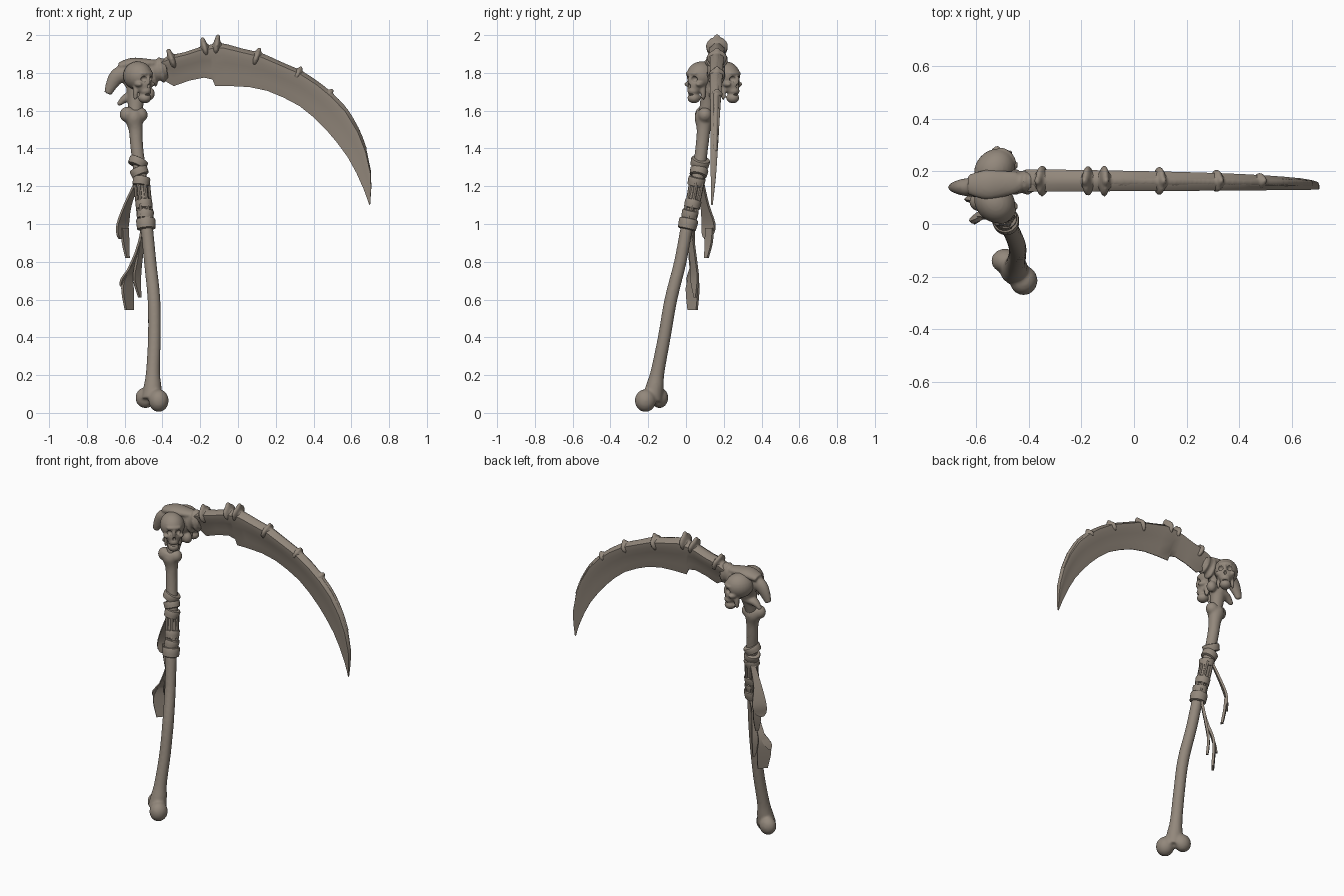
import bpy, bmesh, math
from mathutils import Vector, Matrix

if "Cube" in bpy.data.objects:
    bpy.data.objects.remove(bpy.data.objects["Cube"])

bone = bpy.data.materials.new("old bone")
bone.diffuse_color = (0.29, 0.245, 0.20, 1)
bone.use_nodes = True
bone.node_tree.nodes["Principled BSDF"].inputs["Base Color"].default_value = bone.diffuse_color


def ball(bm, c, r, rot=None):
    """Ellipsoid with radii r."""
    m = Matrix.Translation(c) @ (rot or Matrix()) @ Matrix.Diagonal((*r, 1))
    bmesh.ops.create_uvsphere(bm, u_segments=24, v_segments=14, radius=1, matrix=m)


def loft(bm, rings):
    """Skin a list of closed point rings and cap both ends."""
    vs = [[bm.verts.new(p) for p in ring] for ring in rings]
    n = len(vs[0])
    for a, b in zip(vs, vs[1:]):
        for i in range(n):
            bm.faces.new((a[i], a[(i + 1) % n], b[(i + 1) % n], b[i]))
    bm.faces.new(vs[0][::-1])
    bm.faces.new(vs[-1])


def smooth_path(pts, steps=4):
    """Catmull-Rom through points of any dimension."""
    out, n = [], len(pts)
    for i in range(n - 1):
        p = [pts[max(i - 1, 0)], pts[i], pts[i + 1], pts[min(i + 2, n - 1)]]
        for k in range(steps):
            t = k / steps
            out.append([0.5 * (2 * b + (c - a) * t + (2 * a - 5 * b + 4 * c - d) * t * t
                        + (3 * b - a - 3 * c + d) * t ** 3) for a, b, c, d in zip(*p)])
    return out + [list(pts[-1])]


def tube(bm, pts, flat=1.0, sides=20):
    """Round tube along (x, y, z, r) points; flat scales the y side."""
    pts = smooth_path(pts)
    rings = []
    for i, p in enumerate(pts):
        a, b = pts[max(i - 1, 0)], pts[min(i + 1, len(pts) - 1)]
        t = (Vector(b[:3]) - Vector(a[:3])).normalized()
        u = Vector((0, 1, 0)).cross(t).normalized()
        v = t.cross(u)
        rings.append([Vector(p[:3]) + p[3] * (u * math.cos(w) + v * flat * math.sin(w))
                      for w in (2 * math.pi * k / sides for k in range(sides))])
    loft(bm, rings)


def finish(name, bm, voxel=0, relax=4):
    bmesh.ops.recalc_face_normals(bm, faces=bm.faces)
    me = bpy.data.meshes.new(name)
    bm.to_mesh(me)
    bm.free()
    me.materials.append(bone)
    for f in me.polygons:
        f.use_smooth = True
    me.set_sharp_from_angle(angle=math.radians(40))
    ob = bpy.data.objects.new(name, me)
    bpy.context.collection.objects.link(ob)
    if voxel:  # fuse overlapping pieces into one organic surface
        m = ob.modifiers.new("fuse", 'REMESH')
        m.mode, m.voxel_size, m.use_smooth_shade = 'VOXEL', voxel, True
        s = ob.modifiers.new("relax", 'SMOOTH')
        s.factor, s.iterations = 0.5, relax
    return ob


# Long-bone handle with knuckles at both ends
bm = bmesh.new()
tube(bm, [(-.455, -.18, .07, .055), (-.452, -.165, .14, .047), (-.45, -.15, .22, .037), (-.443, -.115, .4, .034),
          (-.445, -.08, .6, .034), (-.465, -.03, .8, .033), (-.485, .008, 1.0, .033), (-.51, .055, 1.2, .034),
          (-.535, .083, 1.4, .034), (-.542, .093, 1.5, .037), (-.55, .095, 1.56, .05), (-.55, .097, 1.6, .04)])
for c, r in (((-.49, -.14, .08), (.053, .046, .055)), ((-.42, -.215, .065), (.053, .056, .06)),
             ((-.585, .085, 1.58), (.042, .038, .042)), ((-.518, .1, 1.578), (.04, .038, .04))):
    ball(bm, c, r)
finish("bone_handle", bm, .008)

# Wrapped bands round the handle: centre, radius, height, tilt
BANDS = [((-.53, .075, 1.325), .05, .045, 24), ((-.522, .068, 1.275), .047, .045, -22),
         ((-.512, .055, 1.225), .045, .05, 8), ((-.497, .035, 1.105), .043, .05, -5),
         ((-.49, .02, 1.05), .043, .05, 6), ((-.487, .01, 1.0), .05, .06, -4)]
for i, (c, r, h, tilt) in enumerate(BANDS):
    bm = bmesh.new()
    m = Matrix.Translation(c) @ Matrix.Rotation(math.radians(tilt), 4, 'Y') @ Matrix.Rotation(math.radians(-12), 4, 'X')
    loft(bm, [[m @ Vector((r * k * math.cos(a), r * k * math.sin(a), z * h))
               for a in (math.pi * j / 14 for j in range(28))]
              for z, k in ((-.5, .8), (-.42, .97), (-.1, 1), (.3, 1.03), (.45, .97), (.5, .8))])
    finish(f"wrap_band_{i + 1}", bm)

# Cords running between the bands
bm = bmesh.new()
for k in range(6):
    a = k * math.pi / 3
    dx, dy = .033 * math.cos(a), .033 * math.sin(a)
    tube(bm, [(-.487 + dx, .01 + dy, 1.0, .012), (-.5 + dx, .038 + dy, 1.12, .011),
              (-.512 + dx, .058 + dy, 1.23, .012)], sides=8)
finish("wrap_cords", bm)

# Torn hanging strips: centre x, y, z and width
STRIPS = [
    [(-.535, .08, 1.22, .03), (-.585, .1, 1.1, .05), (-.61, .12, 1.0, .085), (-.615, .115, .945, .07), (-.62, .11, .92, .02)],
    [(-.6, .125, .98, .05), (-.595, .12, .9, .045), (-.585, .108, .82, .02)],
    [(-.49, .03, .99, .035), (-.53, .03, .85, .035), (-.575, .04, .74, .045), (-.585, .035, .66, .085), (-.575, .035, .545, .06)],
    [(-.5, .02, .98, .03), (-.525, .04, .8, .04), (-.535, .045, .71, .05), (-.52, .05, .61, .01)],
    [(-.55, .04, .79, .02), (-.6, .025, .71, .05), (-.615, .02, .67, .015)]]
W = Vector((.66, .75, 0))
for i, pts in enumerate(STRIPS):
    bm = bmesh.new()
    n = Vector((.0055, -.005, 0))
    loft(bm, [[Vector(p[:3]) + W * p[3] * s / 2 + n * q for s, q in ((-1, -1), (1, -1), (1, 1), (-1, 1))]
              for p in smooth_path(pts, 3)])
    finish(f"torn_strip_{i + 1}", bm)

# Two skulls back to back, faces turned outward toward the blade
for side, label in ((-1, "front"), (1, "back")):
    base = Matrix.Translation((-.53, .145 + side * .062, 1.785)) @ Matrix.Rotation(side * math.radians(48), 4, 'Z')

    def put(bm, c, r):
        ball(bm, base @ Vector(c), r, base.to_3x3().to_4x4())

    bm = bmesh.new()
    put(bm, (0, 0, 0), (.085, .073, .076))
    put(bm, (.045, 0, -.05), (.042, .045, .05))
    put(bm, (.068, 0, .012), (.022, .045, .014))
    put(bm, (.06, 0, -.08), (.032, .032, .025))
    put(bm, (.055, 0, -.118), (.035, .034, .028))
    put(bm, (.086, 0, -.025), (.01, .009, .03))
    for s in (-1, 1):
        put(bm, (.053, s * .046, -.045), (.026, .014, .014))
        put(bm, (.025, s * .042, -.085), (.016, .01, .045))
    skull = finish("skull_" + label, bm, .006, 3)
    bm = bmesh.new()
    for s in (-1, 1):
        put(bm, (.088, s * .028, -.018), (.028, .018, .017))
        put(bm, (.068, s * .052, -.078), (.022, .018, .016))
    put(bm, (.096, 0, -.055), (.02, .009, .013))
    put(bm, (.1, 0, -.1), (.03, .03, .005))
    cutter = finish("socket_cutter_" + label, bm)
    cutter.hide_render = True
    cutter.hide_set(True)
    b = skull.modifiers.new("sockets", 'BOOLEAN')
    b.operation, b.object, b.solver = 'DIFFERENCE', cutter, 'EXACT'

# Hub between the skulls, with neck, rear horn and lower spur
bm = bmesh.new()
tube(bm, [(-.545, .1, 1.57, .035), (-.54, .12, 1.66, .045), (-.53, .145, 1.78, .07)])
ball(bm, (-.53, .15, 1.78), (.085, .05, .085))
tube(bm, [(-.63, .15, 1.835, .02), (-.56, .15, 1.85, .03), (-.48, .155, 1.85, .025), (-.44, .16, 1.85, .02)], 1.9)
tube(bm, [(-.58, .14, 1.805, .05), (-.635, .14, 1.785, .043), (-.665, .14, 1.745, .034), (-.69, .14, 1.69, .02)], .8)
tube(bm, [(-.53, .14, 1.68, .03), (-.59, .14, 1.668, .024), (-.635, .14, 1.63, .01)], 1.2)
tube(bm, [(-.5, .155, 1.8, .06), (-.38, .163, 1.825, .055)], .75)
for x, z, r in ((-.45, 1.8, .075), (-.405, 1.815, .07)):
    ball(bm, (x, .16, z), (.02, .05, r), Matrix.Rotation(math.radians(-12), 4, 'Y'))
ball(bm, (-.47, .15, 1.69), (.03, .03, .035))
finish("hub", bm, .007, 3)

# Curved blade: outer edge x, z and inner edge x, z
EDGE = [(-.415, 1.86, -.40, 1.765), (-.35, 1.895, -.34, 1.73), (-.28, 1.91, -.255, 1.76), (-.205, 1.935, -.18, 1.775),
        (-.16, 1.945, -.135, 1.765), (-.145, 1.95, -.12, 1.73), (-.085, 1.955, -.035, 1.73), (.01, 1.93, .06, 1.725),
        (.115, 1.905, .155, 1.705), (.22, 1.86, .24, 1.67), (.325, 1.815, .325, 1.625), (.42, 1.755, .40, 1.565),
        (.50, 1.69, .47, 1.495), (.575, 1.61, .525, 1.43), (.64, 1.50, .58, 1.355), (.68, 1.395, .627, 1.27),
        (.704, 1.28, .665, 1.185), (.706, 1.195, .685, 1.13), (.70, 1.105, .695, 1.10)]
HALF = [(0, .3), (.1, .85), (.28, .8), (.45, .5), (.75, .28), (1, .04)]
bm = bmesh.new()
rings = []
for i, (ax, az, bx, bz) in enumerate(EDGE):
    f = i / (len(EDGE) - 1)
    y, th = .165 - .028 * f ** 3, .043 * (1 - f ** 2.5) + .006
    sec = HALF + [(s, -w) for s, w in HALF[::-1]]
    rings.append([(ax + (bx - ax) * s, y + w * th, az + (bz - az) * s) for s, w in sec])
loft(bm, rings)
finish("blade", bm)

# Spine along the blade's outer edge, with vertebra knuckles
bm = bmesh.new()
spine = []
for i, (ax, az, bx, bz) in enumerate(EDGE[:16]):
    r = .036 - .0016 * i
    d = Vector((bx - ax, bz - az)).normalized() * r
    spine.append((ax + d.x, .165 - .015 * (i / 18) ** 2, az + d.y, r))
tube(bm, spine, 1.0)
# knuckle tip x, z, slope angle, half width
for x, z, ang, w in ((-.37, 1.925, -20, .06), (-.19, 1.985, -15, .058), (-.105, 2.0, 8, .06),
                     (.115, 1.93, 20, .055), (.335, 1.83, 28, .044), (.5, 1.71, 42, .032)):
    rot = Matrix.Rotation(math.radians(ang), 4, 'Y')
    up = rot @ Vector((0, 0, 1))
    tip = Vector((x, .164, z))
    ball(bm, tip - up * w, (.02, w, w * .85), rot)
    ball(bm, tip - up * .02, (.014, .02, .025), rot)
finish("blade_spine", bm, .007, 3)
